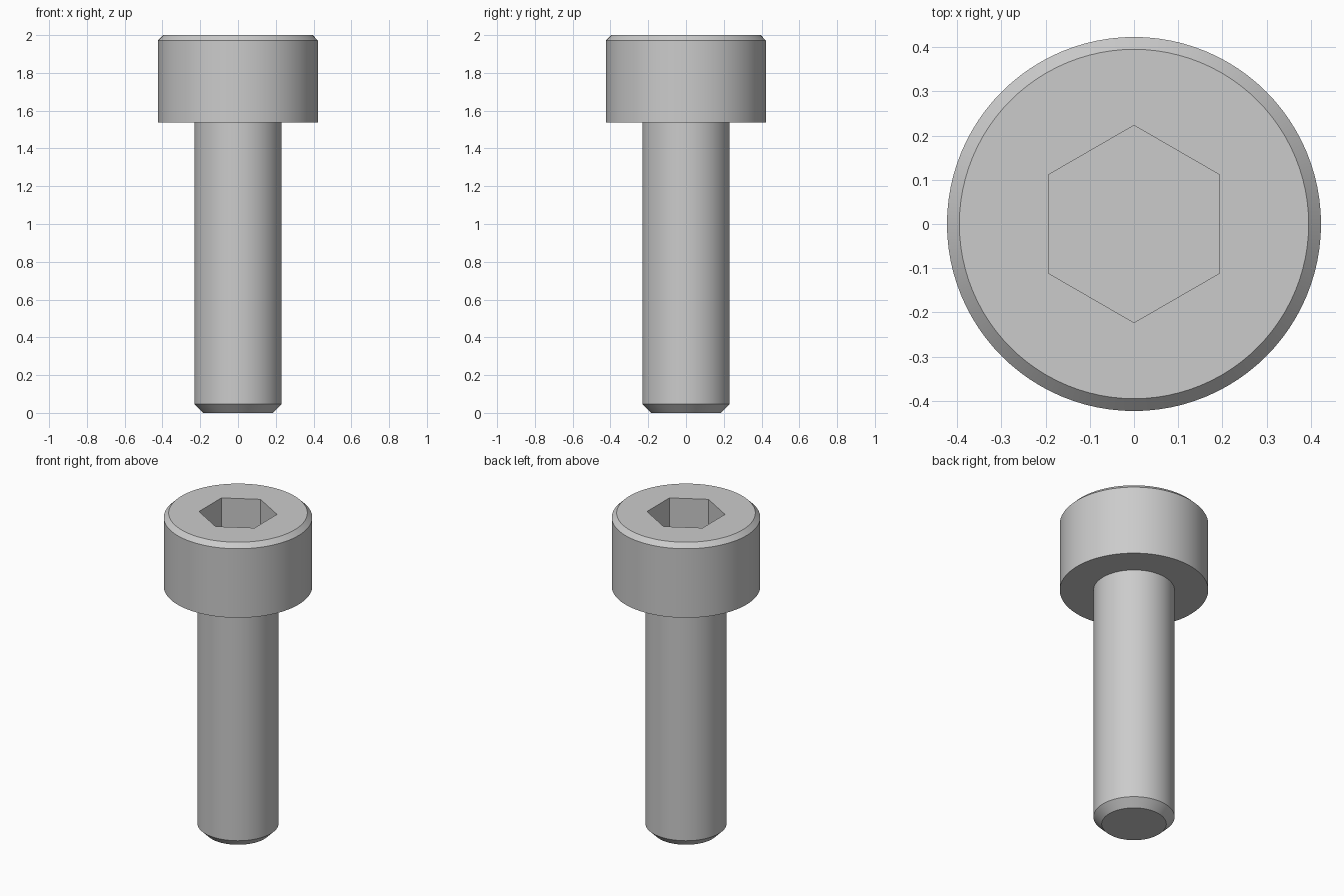
import bpy, bmesh
from math import cos, sin, pi, radians

if "Cube" in bpy.data.objects:
    bpy.data.objects.remove(bpy.data.objects["Cube"])

SEGMENTS = 96


def ring(bm, n, radius, z, start=0.0):
    return [bm.verts.new((radius * cos(start + 2 * pi * i / n),
                          radius * sin(start + 2 * pi * i / n), z)) for i in range(n)]


def stacked_solid(name, profile, n, start=0.0):
    """Closed solid from a list of (radius, z) rings, bottom to top."""
    bm = bmesh.new()
    rings = [ring(bm, n, r, z, start) for r, z in profile]
    for low, high in zip(rings, rings[1:]):
        for i in range(n):
            j = (i + 1) % n
            bm.faces.new((low[i], low[j], high[j], high[i]))
    bm.faces.new(rings[0][::-1])
    bm.faces.new(rings[-1])
    mesh = bpy.data.meshes.new(name)
    bm.to_mesh(mesh)
    bm.free()
    obj = bpy.data.objects.new(name, mesh)
    bpy.context.collection.objects.link(obj)
    return obj


# Screw body: chamfered tip, shank, cylindrical head with chamfered rim
screw = stacked_solid("socket_head_screw", [
    (0.184, 0.0), (0.231, 0.047), (0.231, 1.538),
    (0.423, 1.538), (0.423, 1.972), (0.395, 2.0)], SEGMENTS)
bpy.context.view_layer.objects.active = screw
screw.select_set(True)
bpy.ops.object.shade_smooth_by_angle(angle=radians(30))

# Hexagonal drive socket, corners pointing along y
cutter = stacked_solid("hex_socket_cutter", [(0.223, 1.77), (0.223, 2.1)], 6, pi / 2)
cutter.hide_render = True
cutter.display_type = 'WIRE'
cut = screw.modifiers.new("hex_socket", 'BOOLEAN')
cut.operation = 'DIFFERENCE'
cut.solver = 'EXACT'
cut.object = cutter
